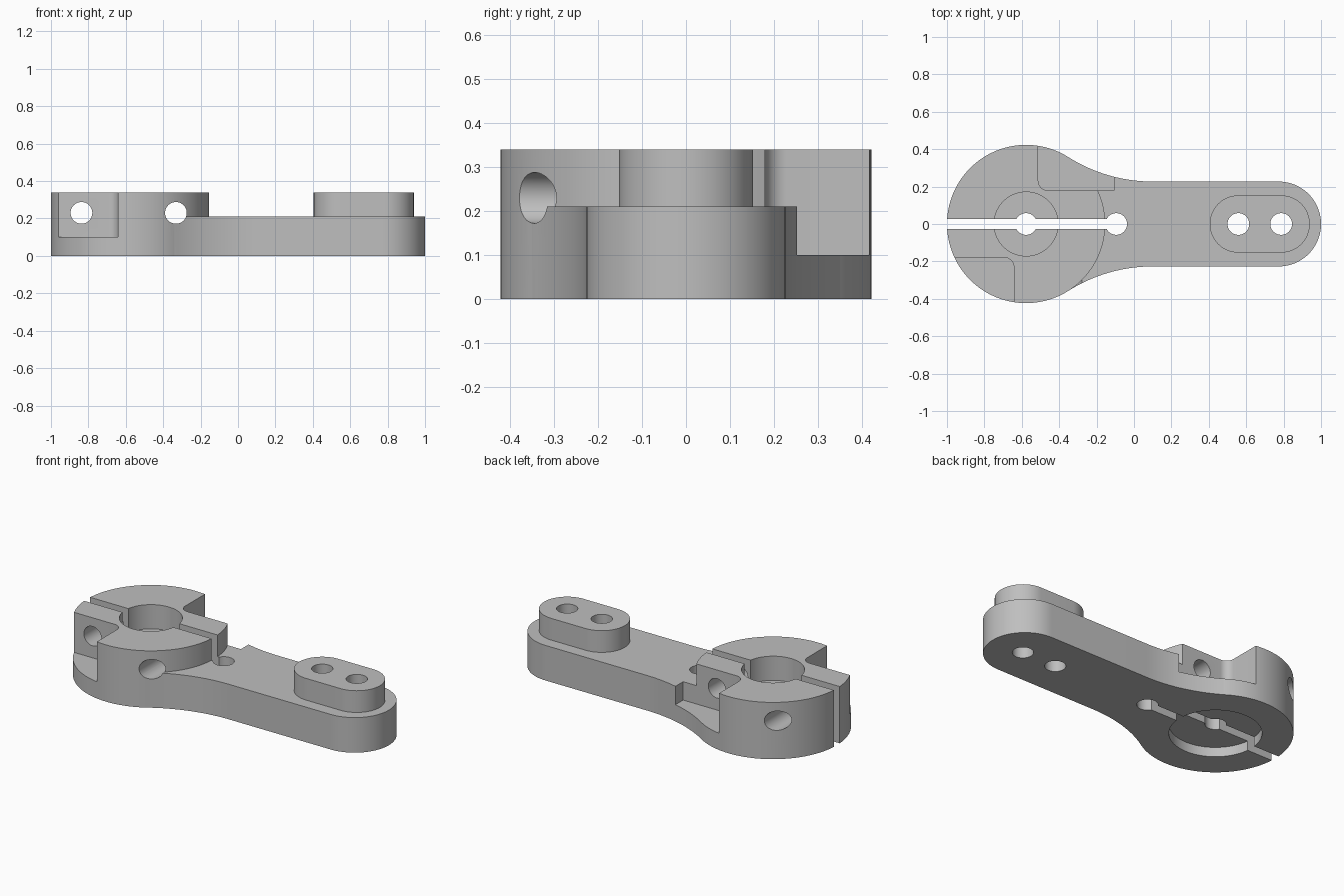
import bpy, bmesh
from math import pi, cos, sin, atan2, hypot, radians
from mathutils import Matrix

cube = bpy.data.objects.get("Cube")
if cube:
    bpy.data.objects.remove(cube, do_unlink=True)

grey = bpy.data.materials.new("plain_grey")
grey.use_nodes = True
colour = (0.52, 0.52, 0.52, 1)
grey.diffuse_color = colour
grey.node_tree.nodes["Principled BSDF"].inputs["Base Color"].default_value = colour

HUB_X, HUB_R = -0.577, 0.423       # clamp hub
ARM_W, TIP_X = 0.227, 0.773        # arm half width, centre of rounded tip
TOP, ARM_TOP, POCKET_Z = 0.34, 0.21, 0.10
HOLE_R, SCREW_Z = 0.058, 0.23


def arc(cx, cy, r, a0, a1, n=32):
    return [(cx + r * cos(a0 + (a1 - a0) * i / n),
             cy + r * sin(a0 + (a1 - a0) * i / n)) for i in range(n + 1)]


def prism(name, outline, z0, z1):
    """Extrude a closed xy outline from z0 to z1."""
    bm = bmesh.new()
    base = bm.faces.new([bm.verts.new((x, y, z0)) for x, y in outline])
    top = bmesh.ops.extrude_face_region(bm, geom=[base])["geom"]
    moved = [v for v in top if isinstance(v, bmesh.types.BMVert)]
    bmesh.ops.translate(bm, verts=moved, vec=(0, 0, z1 - z0))
    bmesh.ops.recalc_face_normals(bm, faces=bm.faces)
    mesh = bpy.data.meshes.new(name)
    bm.to_mesh(mesh)
    bm.free()
    mesh.materials.append(grey)
    obj = bpy.data.objects.new(name, mesh)
    bpy.context.collection.objects.link(obj)
    return obj


def disc(name, x, r, z0, z1, n=96):
    return prism(name, arc(x, 0, r, 0, 2 * pi, n)[:-1], z0, z1)


def box(name, x0, x1, y0, y1, z0, z1):
    return prism(name, [(x0, y0), (x1, y0), (x1, y1), (x0, y1)], z0, z1)


def combine(target, tool, operation):
    """Apply a boolean and discard the tool."""
    tool.hide_render = True
    mod = target.modifiers.new(tool.name, "BOOLEAN")
    mod.operation, mod.solver, mod.object = operation, "EXACT", tool
    bpy.context.view_layer.objects.active = target
    bpy.ops.object.modifier_apply(modifier=mod.name)
    bpy.data.objects.remove(tool, do_unlink=True)


# Arm outline: round tip, straight sides, concave blends into the hub
BLEND_X = 0.10
dx = BLEND_X - HUB_X
blend_r = (dx**2 + ARM_W**2 - HUB_R**2) / (2 * (HUB_R - ARM_W))
blend_y = ARM_W + blend_r
tangent = atan2(-blend_y, -dx)
upper = arc(BLEND_X, blend_y, blend_r, -pi / 2, tangent, 28)
reach = HUB_R * 0.997 / hypot(dx, blend_y)
upper[-1] = (HUB_X + dx * reach, blend_y * reach)
lower = [(x, -y) for x, y in reversed(upper)]
outline = arc(TIP_X, 0, ARM_W, -pi / 2, pi / 2, 48) + upper + [(HUB_X, 0)] + lower

# Solid parts
lever = disc("clamp_lever", HUB_X, HUB_R, 0, TOP, 128)
combine(lever, prism("arm", outline, 0, ARM_TOP), "UNION")
PIN_A, PIN_B, BOSS_R = 0.558, 0.787, 0.153
boss = arc(PIN_B, 0, BOSS_R, -pi / 2, pi / 2) + arc(PIN_A, 0, BOSS_R, pi / 2, 3 * pi / 2)
combine(lever, prism("tip_boss", boss, 0.1, TOP), "UNION")

# Screw head pockets, each with one rounded inner corner
R = 0.05
back = arc(-0.512 + R, 0.18 + R, R, pi, 1.5 * pi, 10) + [
    (-0.107, 0.18), (-0.107, 0.6), (-0.512, 0.6)]
front = arc(-0.642 - R, -0.18 - R, R, 0, pi / 2, 10) + [
    (-1.2, -0.18), (-1.2, -0.6), (-0.642, -0.6)]
cutters = [prism("back_pocket", back, POCKET_Z, 0.5),
           prism("front_pocket", front, POCKET_Z, 0.5)]

# Hub bore from above, wider recess below, thin floor with a centre hole
cutters += [disc("top_bore", HUB_X, 0.171, 0.195, 0.5),
            disc("bottom_recess", HUB_X, 0.253, -0.1, 0.058)]

# Vertical holes
for name, x in (("centre_hole", HUB_X), ("slot_end_hole", -0.095),
                ("inner_pin_hole", PIN_A), ("outer_pin_hole", PIN_B)):
    cutters.append(disc(name, x, HOLE_R, -0.2, 0.5, 48))

# Clamping slot
cutters.append(box("clamp_slot", -1.2, -0.095, -0.028, 0.028, -0.2, 0.5))

# Cross holes for the clamp screws
for name, x in (("left_screw_hole", -0.837), ("right_screw_hole", -0.332)):
    hole = disc(name, 0, HOLE_R, -0.7, 0.7, 48)
    hole.data.transform(Matrix.Translation((x, 0, SCREW_Z)) @ Matrix.Rotation(pi / 2, 4, "X"))
    cutters.append(hole)

for cutter in cutters:
    combine(lever, cutter, "DIFFERENCE")

bpy.ops.object.select_all(action="DESELECT")
lever.select_set(True)
bpy.context.view_layer.objects.active = lever
bpy.ops.object.shade_smooth_by_angle(angle=radians(25))
